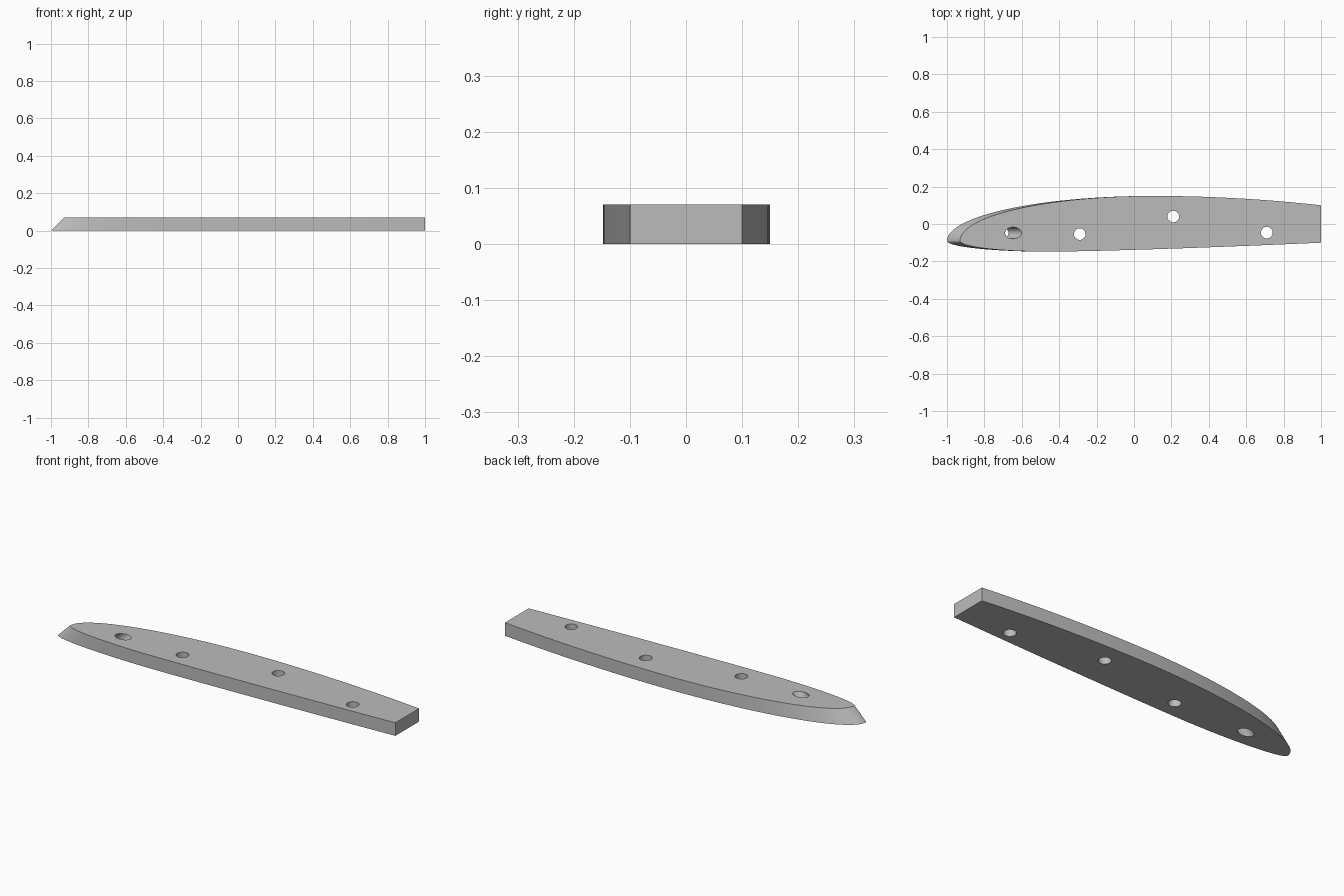
import bpy, bmesh, math
from mathutils import Matrix

if "Cube" in bpy.data.objects:
    bpy.data.objects.remove(bpy.data.objects["Cube"])

H = 0.07          # plate thickness
NOSE_Y = -0.09

grey = bpy.data.materials.new("mid grey")
grey.diffuse_color = (0.5, 0.5, 0.5, 1)
grey.use_nodes = True
grey.node_tree.nodes["Principled BSDF"].inputs["Base Color"].default_value = grey.diffuse_color


def outline(nose_x):
    """Airfoil outline: elliptical nose, gently tapering tail cut off square."""
    pts = []
    for side, peak_x, peak_y, tail_y in ((1, 0.10, 0.15, 0.10), (-1, -0.45, -0.148, -0.10)):
        half = []
        power = 2 if side > 0 else 1.35
        for i in range(33):
            a = math.pi / 2 * i / 32
            half.append((peak_x + (nose_x - peak_x) * math.cos(a),
                         NOSE_Y + (peak_y - NOSE_Y) * math.sin(a)))
        for i in range(1, 17):
            t = i / 16
            half.append((peak_x + (1 - peak_x) * t,
                         peak_y + (tail_y - peak_y) * t ** power))
        pts += half[::-1] if side > 0 else half[1:]
    return pts


# Plate with a raked nose
bm = bmesh.new()
low = [bm.verts.new((x, y, 0)) for x, y in outline(-1.0)]
top = [bm.verts.new((x, y, H)) for x, y in outline(-0.93)]
bm.faces.new(low[::-1])
bm.faces.new(top)
for i in range(len(low)):
    j = (i + 1) % len(low)
    bm.faces.new((low[i], low[j], top[j], top[i]))
bmesh.ops.recalc_face_normals(bm, faces=bm.faces)
mesh = bpy.data.meshes.new("plate")
bm.to_mesh(mesh)
bm.free()
mesh.materials.append(grey)
plate = bpy.data.objects.new("plate", mesh)
bpy.context.collection.objects.link(plate)

# Drill three straight holes and one slanted hole parallel to the nose
bm = bmesh.new()
for x, y, slant in ((-0.29, -0.054, 0), (0.21, 0.04, 0), (0.71, -0.046, 0), (-0.68, -0.048, 1)):
    m = Matrix.Translation((x, y, H / 2)) @ Matrix.Rotation(slant * math.pi / 4, 4, 'Y')
    bmesh.ops.create_cone(bm, cap_ends=True, segments=40, radius1=0.031,
                          radius2=0.031, depth=0.3, matrix=m)
mesh = bpy.data.meshes.new("hole_cutter")
bm.to_mesh(mesh)
bm.free()
mesh.materials.append(grey)
cutter = bpy.data.objects.new("hole_cutter", mesh)
bpy.context.collection.objects.link(cutter)
cutter.hide_render = True
cutter.hide_set(True)

mod = plate.modifiers.new("holes", 'BOOLEAN')
mod.operation = 'DIFFERENCE'
mod.solver = 'EXACT'
mod.object = cutter
bpy.context.view_layer.objects.active = plate
plate.select_set(True)
bpy.ops.object.modifier_apply(modifier=mod.name)
bpy.data.objects.remove(cutter)
bpy.ops.object.shade_smooth_by_angle(angle=math.radians(30))
